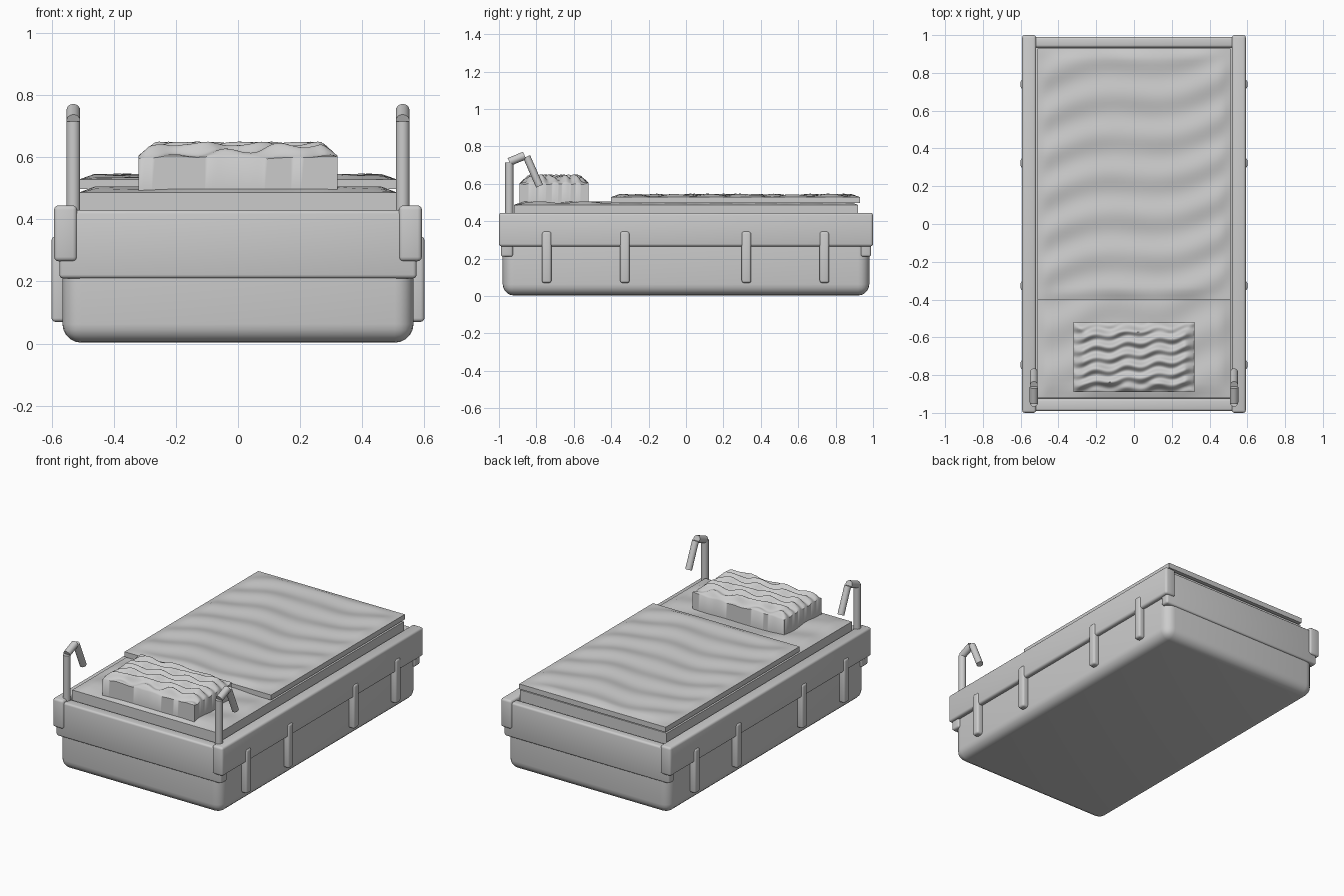
import bpy, bmesh
from math import sin, pi
from mathutils import Vector

if "Cube" in bpy.data.objects:
    bpy.data.objects.remove(bpy.data.objects["Cube"])


def finish(name, bm, angle=0.6):
    bmesh.ops.recalc_face_normals(bm, faces=bm.faces[:])
    me = bpy.data.meshes.new(name)
    bm.to_mesh(me)
    bm.free()
    ob = bpy.data.objects.new(name, me)
    bpy.context.collection.objects.link(ob)
    bpy.ops.object.select_all(action='DESELECT')
    ob.select_set(True)
    bpy.context.view_layer.objects.active = ob
    bpy.ops.object.shade_smooth_by_angle(angle=angle)
    return ob


def box(name, x0, x1, y0, y1, z0, z1, bevel, segs=3):
    bm = bmesh.new()
    bmesh.ops.create_cube(bm, size=1)
    for v in bm.verts:
        v.co = ((x0 + x1) / 2 + v.co.x * (x1 - x0),
                (y0 + y1) / 2 + v.co.y * (y1 - y0),
                (z0 + z1) / 2 + v.co.z * (z1 - z0))
    bmesh.ops.bevel(bm, geom=bm.edges[:], offset=bevel, segments=segs,
                    profile=0.5, affect='EDGES')
    return finish(name, bm)


def tube(name, a, b, r):
    a, b = Vector(a), Vector(b)
    bm = bmesh.new()
    bmesh.ops.create_cone(bm, cap_ends=True, segments=20, radius1=r, radius2=r,
                          depth=(b - a).length)
    rot = (b - a).to_track_quat('Z', 'Y')
    for v in bm.verts:
        v.co = rot @ v.co + (a + b) / 2
    return finish(name, bm)


def soft_slab(name, x1, y0, y1, z0, height, nx, ny):
    """Slab whose top follows height(x, y, edge); edge runs 0 (rim) to 1."""
    bm = bmesh.new()
    bmesh.ops.create_grid(bm, x_segments=nx, y_segments=ny, size=0.5)
    for v in bm.verts:
        v.co = (v.co.x * 2 * x1, (y0 + y1) / 2 + v.co.y * (y1 - y0), z0)
    new = bmesh.ops.extrude_face_region(bm, geom=bm.faces[:])['geom']
    for v in new:
        if isinstance(v, bmesh.types.BMVert):
            x, y = v.co.x, v.co.y
            d = min(x1 - abs(x), y - y0, y1 - y)
            v.co.z = height(x, y, max(0, min(1, d / 0.05)))
    return finish(name, bm, 1.0)


# Frame: rounded base tub and boards
box("base", -0.565, 0.565, -0.98, 0.98, 0.003, 0.40, 0.06, 5)
box("front_board", -0.575, 0.575, -0.99, -0.925, 0.21, 0.43, 0.012)
box("back_board", -0.575, 0.575, 0.935, 0.99, 0.21, 0.43, 0.012)

for s, side in ((-1, "left"), (1, "right")):
    xs = sorted((s * 0.518, s * 0.592))
    box(side + "_rail", *xs, -1, 1, 0.265, 0.445, 0.014)
    # Vertical straps along the side
    xs = sorted((s * 0.55, s * 0.60))
    for i, y in enumerate((-0.745, -0.327, 0.323, 0.74)):
        box(f"{side}_strap_{i + 1}", *xs, y - 0.025, y + 0.025, 0.07, 0.345, 0.012)
    # Bent handle: post, top bar and drooping grip
    x = s * 0.53
    tube(side + "_post", (x, -0.945, 0.42), (x, -0.945, 0.715), 0.022)
    tube(side + "_handle_top", (x, -0.945, 0.717), (x, -0.863, 0.751), 0.022)
    tube(side + "_handle_grip", (x, -0.852, 0.745), (x, -0.783, 0.588), 0.02)


# Bedding: mattress, blanket and rippled pillow
def mattress_top(x, y, e):
    return 0.487 + e * (0.014 + 0.005 * sin(y * 26 - x * 5 + sin(x * 11)))


def blanket_top(x, y, e):
    return 0.529 + e * (0.009 + 0.006 * sin(y * 30 - x * 6 + 1.2 * sin(x * 7))
                        + 0.003 * sin(x * 17 + y * 9))


def pillow_top(x, y, e):
    ripple = sin((y + 0.89) / 0.062 * 2 * pi - x * 13 + 1.0 * sin(x * 38))
    return 0.60 + e * 0.033 + (0.3 + 0.7 * e) * (0.011 * ripple + 0.006 * sin(x * 29 + y * 40))


soft_slab("mattress", 0.51, -0.92, 0.92, 0.39, mattress_top, 40, 72)
soft_slab("blanket", 0.51, -0.40, 0.93, 0.497, blanket_top, 44, 60)
soft_slab("pillow", 0.32, -0.89, -0.52, 0.485, pillow_top, 60, 56)
